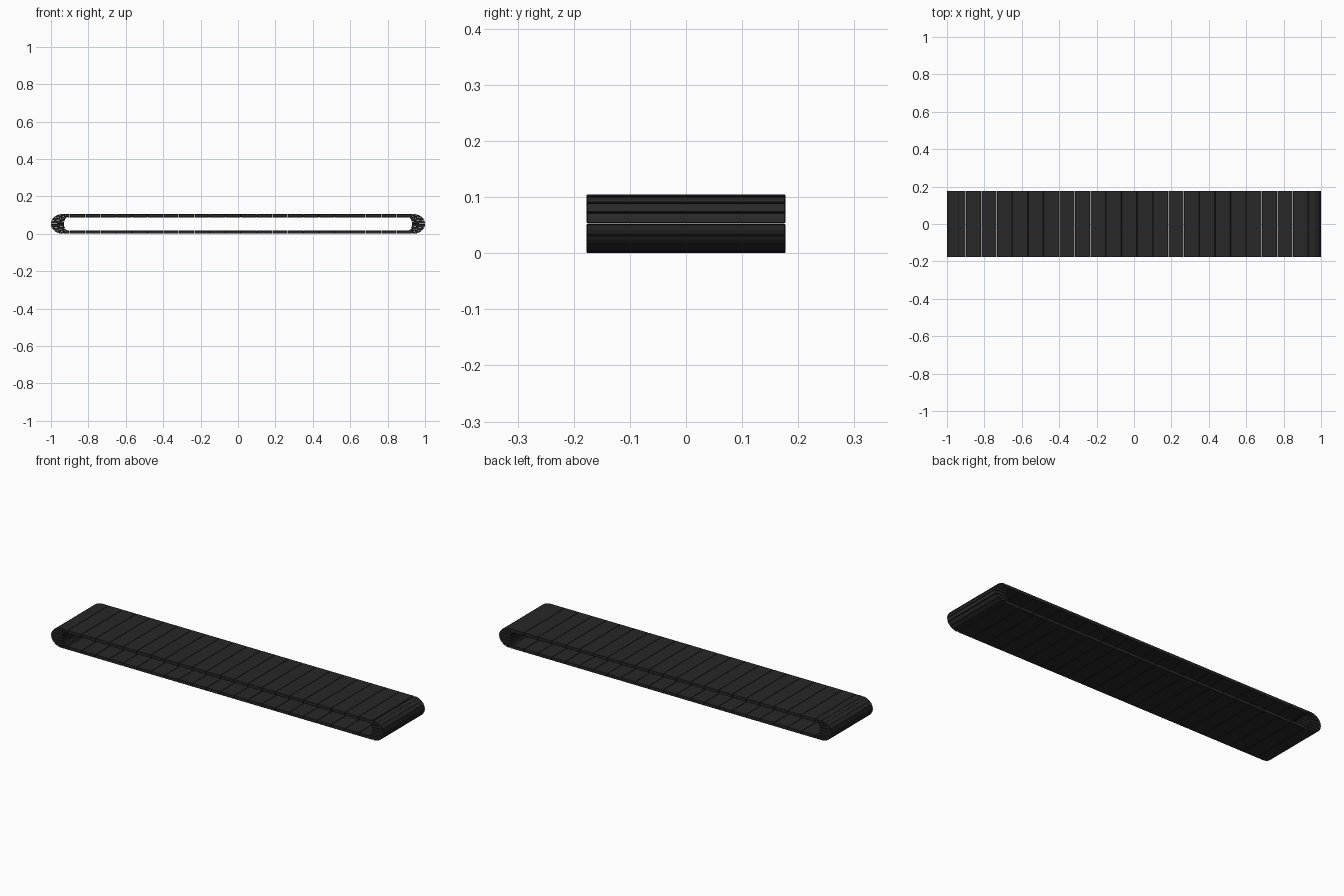
import bpy, bmesh, math

if "Cube" in bpy.data.objects:
    bpy.data.objects.remove(bpy.data.objects["Cube"])

HALF_W = 0.177      # half belt width (y)
H = 0.105           # loop height
R = H / 2
T = 0.017           # slat thickness
PITCH = 0.0833
GAP = 0.0012

mat = bpy.data.materials.new("dark_rubber")
mat.diffuse_color = (0.022, 0.021, 0.022, 1)
mat.use_nodes = True
mat.node_tree.nodes["Principled BSDF"].inputs["Base Color"].default_value = mat.diffuse_color


def make_slat(name, profile):
    # Extrude an xz profile across the belt, with softened edges
    bm = bmesh.new()
    front = [bm.verts.new((x, -HALF_W, z)) for x, z in profile]
    face = bm.faces.new(front)
    ext = bmesh.ops.extrude_face_region(bm, geom=[face])
    moved = [v for v in ext["geom"] if isinstance(v, bmesh.types.BMVert)]
    bmesh.ops.translate(bm, verts=moved, vec=(0, 2 * HALF_W, 0))
    bmesh.ops.recalc_face_normals(bm, faces=bm.faces)
    bmesh.ops.bevel(bm, geom=bm.edges[:], offset=0.0012, segments=1,
                    affect='EDGES', clamp_overlap=True)
    me = bpy.data.meshes.new(name)
    bm.to_mesh(me)
    bm.free()
    me.materials.append(mat)
    ob = bpy.data.objects.new(name, me)
    bpy.context.collection.objects.link(ob)
    return ob


# Straight runs: slats along top and bottom
lines = [-0.9 + PITCH * k for k in range(23)]
for label, z0, z1 in (("top", H - T, H), ("bottom", 0, T)):
    for i, (a, b) in enumerate(zip(lines, lines[1:])):
        a, b = a + GAP / 2, b - GAP / 2
        make_slat(f"{label}_slat_{i}", [(a, z0), (b, z0), (b, z1), (a, z1)])

# Rounded ends: wedge slats fanning around each turn
N = 8
for label, s, start in (("left", -1, 0.9), ("right", 1, 0.9326)):
    cx = 0.938

    def outer(t):
        ang = math.pi / 2 - math.pi * t
        return (cx + (1 - cx) * math.cos(ang), R + R * math.sin(ang))

    def inner(t):
        ang = math.pi / 2 - math.pi * t
        return (0.91 + 0.02 * math.cos(ang), R + (R - T) * math.sin(ang))

    # short straight link joining the run to the turn
    for side, z0, z1 in (("top", H - T, H), ("bottom", 0, T)):
        if start < cx - 0.01:
            make_slat(f"{label}_{side}_link",
                      [(s * start, z0), (s * 0.91, z0), (s * cx, z1 if side == "top" else z0),
                       (s * start, z1)] if side == "top" else
                      [(s * start, z0), (s * cx, z0), (s * 0.91, z1), (s * start, z1)])
    for k in range(N):
        e = 0.006
        a, m, b = k / N + e, (k + 0.5) / N, (k + 1) / N - e
        pts = [outer(a), outer(m), outer(b), inner(b), inner(a)]
        make_slat(f"{label}_turn_slat_{k}", [(s * x, z) for x, z in pts])
